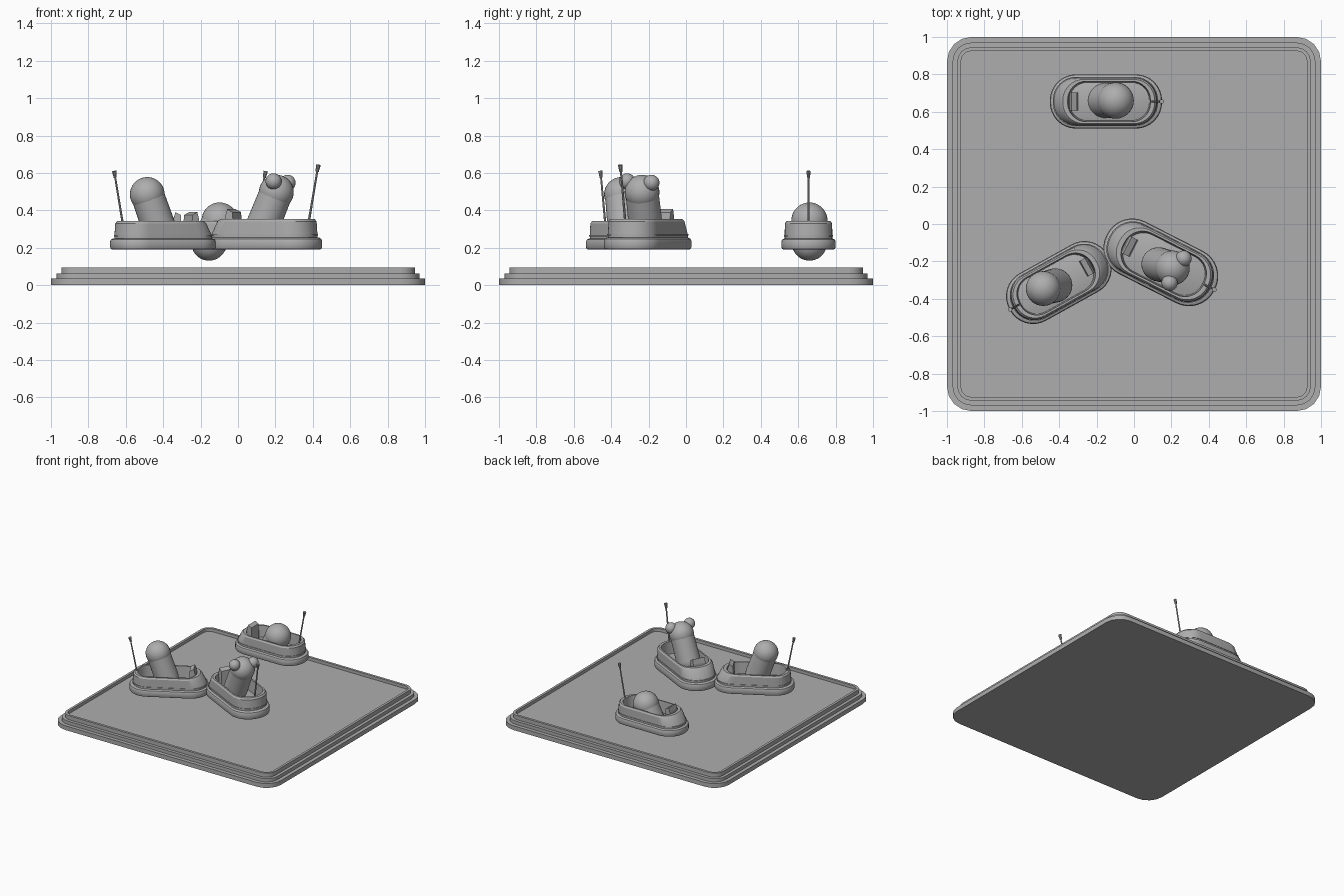
import bpy, bmesh, math
from mathutils import Vector, Matrix

if "Cube" in bpy.data.objects:
    bpy.data.objects.remove(bpy.data.objects["Cube"])

grey = bpy.data.materials.new("plain grey")
grey.diffuse_color = (0.42, 0.42, 0.42, 1)
grey.use_nodes = True
grey.node_tree.nodes["Principled BSDF"].inputs["Base Color"].default_value = grey.diffuse_color


def finish(name, bm, matrix=None, smooth=35):
    bmesh.ops.recalc_face_normals(bm, faces=bm.faces)
    me = bpy.data.meshes.new(name)
    bm.to_mesh(me)
    bm.free()
    ob = bpy.data.objects.new(name, me)
    bpy.context.collection.objects.link(ob)
    me.materials.append(grey)
    if matrix:
        ob.matrix_world = matrix
    if smooth:
        bpy.ops.object.select_all(action='DESELECT')
        ob.select_set(True)
        bpy.context.view_layer.objects.active = ob
        bpy.ops.object.shade_smooth_by_angle(angle=math.radians(smooth))
    return ob


def outline(x0, x1, hw, r, seg):
    """Rounded rectangle from x0 to x1, half width hw."""
    pts = []
    corners = [(x1 - r, hw - r), (x0 + r, hw - r), (x0 + r, r - hw), (x1 - r, r - hw)]
    for i, (cx, cy) in enumerate(corners):
        for k in range(seg + 1):
            a = math.pi / 2 * (i + k / seg)
            pts.append((cx + r * math.cos(a), cy + r * math.sin(a)))
    return pts


def loft(name, levels, seg, matrix=None, smooth=35):
    """Stack rounded rectangles (z, x0, x1, half width, radius) and cap both ends."""
    bm = bmesh.new()
    rings = [[bm.verts.new((x, y, z)) for x, y in outline(x0, x1, hw, r, seg)]
             for z, x0, x1, hw, r in levels]
    n = len(rings[0])
    for a, b in zip(rings, rings[1:]):
        for i in range(n):
            j = (i + 1) % n
            bm.faces.new((a[i], a[j], b[j], b[i]))
    bm.faces.new(rings[0])
    bm.faces.new(rings[-1])
    return finish(name, bm, matrix, smooth)


def rod(name, a, b, r1, r2, seg=24, matrix=None):
    a, b = Vector(a), Vector(b)
    d = b - a
    m = Matrix.Translation((a + b) / 2) @ d.to_track_quat('Z', 'Y').to_matrix().to_4x4()
    bm = bmesh.new()
    bmesh.ops.create_cone(bm, cap_ends=True, segments=seg, radius1=r1, radius2=r2,
                          depth=d.length, matrix=m)
    return finish(name, bm, matrix)


def ball(name, c, r):
    bm = bmesh.new()
    bmesh.ops.create_uvsphere(bm, u_segments=32, v_segments=18, radius=r,
                              matrix=Matrix.Translation(c))
    return finish(name, bm)


# Stepped arena floor with a low raised rim
steps = [(0, 1.0), (0.035, 1.0), (0.035, 0.97), (0.062, 0.97), (0.062, 0.945),
         (0.095, 0.945), (0.095, 0.925), (0.07, 0.925)]
loft("arena_floor", [(z, -h, h, h, h - 0.87) for z, h in steps], 4, smooth=25)


def car(label, x, y, angle, s):
    m = (Matrix.Translation((x, y, 0.19)) @ Matrix.Rotation(math.radians(angle), 4, 'Z')
         @ Matrix.Scale(s, 4))
    # Padded bumper ring
    pad = [(0, .012), (.004, .004), (.012, 0), (.043, 0), (.053, .004), (.06, .016)]
    loft(label + "_bumper", [(z, i - .30, .30 - i, .145 - i, .14 - i) for z, i in pad], 8, m)
    # Open tub with a sloping nose
    tub = [(.05, -.275, .28, .128, .122), (.07, -.275, .28, .128, .122),
           (.07, -.279, .284, .132, .126), (.077, -.279, .284, .132, .126),
           (.077, -.275, .278, .128, .122), (.14, -.270, .245, .126, .118),
           (.152, -.260, .230, .118, .11), (.152, -.238, .205, .108, .10),
           (.06, -.232, .195, .102, .095)]
    loft(label + "_tub", tub, 8, m, 30)
    # Slanted dashboard
    bm = bmesh.new()
    side = [(.15, .06), (.205, .06), (.195, .165), (.185, .20), (.155, .185)]
    l, r = [[bm.verts.new((px, v, pz)) for px, pz in side] for v in (-.047, .047)]
    bm.faces.new(l)
    bm.faces.new(r)
    for i in range(5):
        bm.faces.new((l[i], l[i - 1], r[i - 1], r[i]))
    finish(label + "_dashboard", bm, m, 0)
    # Aerial with a thicker tip
    rod(label + "_aerial", (-.243, 0, .13), (-.292, 0, .39), .006, .005, 10, m)
    rod(label + "_aerial_tip", (-.291, 0, .385), (-.298, 0, .42), .008, .012, 10, m)


def rider(label, top, bottom, r):
    ball(label + "_head", top, r)
    rod(label + "_body", bottom, top, r * .98, r * .95, 32)
    ball(label + "_seat_end", bottom, r * .97)


car("left_car", -.402, -.313, 29, 1)
car("right_car", .143, -.205, 153, 1.08)
car("back_car", -.15, .655, 180, 1)

# Riders, with round ears on the one at the right
rider("left_rider", (-.485, -.345, .485), (-.42, -.328, .30), .093)
rider("right_rider", (.205, -.235, .497), (.13, -.215, .31), .093)
rider("back_rider", (-.098, .66, .345), (-.155, .66, .225), .097)
ball("right_ear_a", (.265, -.185, .547), .043)
ball("right_ear_b", (.19, -.315, .555), .043)
